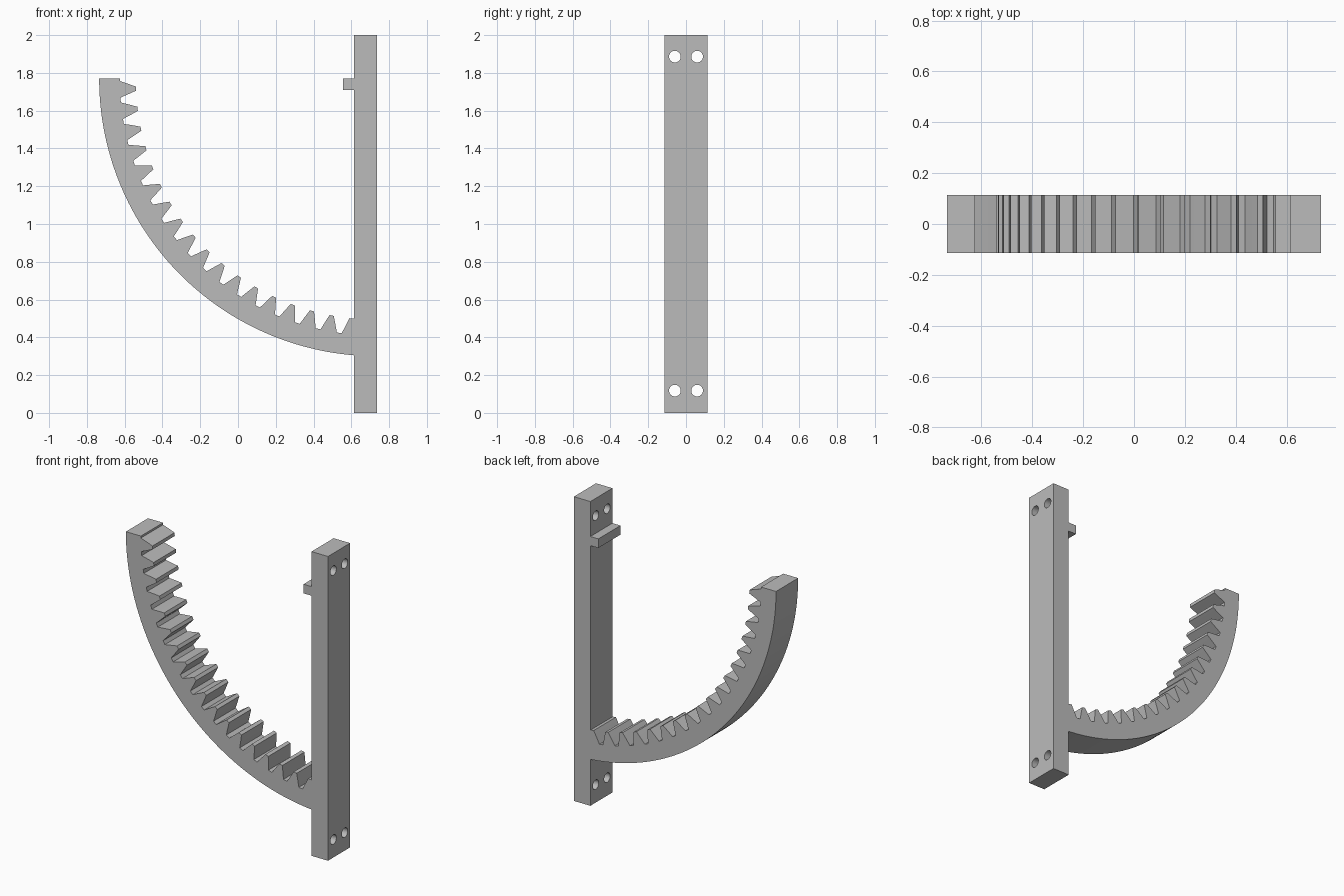
import bpy, bmesh
from math import sin, cos, radians, pi, asin, degrees
from mathutils import Matrix

if "Cube" in bpy.data.objects:
    bpy.data.objects.remove(bpy.data.objects["Cube"], do_unlink=True)

HALF_DEPTH = 0.115
CX, CZ = 0.735, 1.77                 # centre of the gear arc
OUTER, ROOT, PITCH, TIP = 1.47, 1.361, 1.315, 1.277
BAR_X = 0.615                        # inner face of the upright bar
TEETH, STEP = 18, 4.8

grey = bpy.data.materials.new("plain grey")
grey.use_nodes = True
grey.diffuse_color = (0.5, 0.5, 0.5, 1)
grey.node_tree.nodes["Principled BSDF"].inputs["Base Color"].default_value = (0.5, 0.5, 0.5, 1)


def add_object(name, bm):
    bmesh.ops.recalc_face_normals(bm, faces=bm.faces)
    mesh = bpy.data.meshes.new(name)
    bm.to_mesh(mesh)
    bm.free()
    mesh.materials.append(grey)
    obj = bpy.data.objects.new(name, mesh)
    bpy.context.collection.objects.link(obj)
    return obj


def add_box(name, x0, x1, z0, z1):
    bm = bmesh.new()
    bmesh.ops.create_cube(bm, size=1)
    bmesh.ops.scale(bm, vec=(x1 - x0, 2 * HALF_DEPTH, z1 - z0), verts=bm.verts)
    bmesh.ops.translate(bm, vec=((x0 + x1) / 2, 0, (z0 + z1) / 2), verts=bm.verts)
    return add_object(name, bm)


def polar(radius, angle):
    a = radians(angle)
    return CX - radius * cos(a), CZ - radius * sin(a)


# Toothed arc: inner tooth outline, then the smooth outer curve back
outline = [polar(ROOT, 0)]
for i in range(TEETH):
    middle = 2.4 + STEP * i
    for radius, offset in ((ROOT, -1.85), (PITCH, -1.15), (TIP, -0.5),
                           (TIP, 0.5), (PITCH, 1.15), (ROOT, 1.85)):
        point = polar(radius, middle + offset)
        if point[0] < BAR_X and not (i == TEETH - 1 and offset > 0.5):
            outline.append(point)
outline.append((BAR_X, outline[-1][1] - 0.002))
end = 90 - degrees(asin((CX - BAR_X) / OUTER))
SEGMENTS = 90
outline += [polar(OUTER, end * (1 - k / SEGMENTS)) for k in range(SEGMENTS + 1)]

bm = bmesh.new()
face = bm.faces.new([bm.verts.new((x, -HALF_DEPTH, z)) for x, z in outline])
result = bmesh.ops.extrude_face_region(bm, geom=[face], use_keep_orig=True)
bmesh.ops.translate(bm, vec=(0, 2 * HALF_DEPTH, 0),
                    verts=[v for v in result["geom"] if isinstance(v, bmesh.types.BMVert)])
arc = add_object("toothed_arc", bm)
bpy.ops.object.select_all(action="DESELECT")
arc.select_set(True)
bpy.context.view_layer.objects.active = arc
bpy.ops.object.shade_smooth_by_angle(angle=radians(8))

# Upright bar and its small stop ledge
bar = add_box("upright_bar", BAR_X, 0.735, 0, 2)
add_box("stop_ledge", 0.557, BAR_X, 1.71, 1.77)

# Four screw holes through the bar
bm = bmesh.new()
for y in (-0.059, 0.059):
    for z in (0.118, 1.886):
        place = Matrix.Translation((0.675, y, z)) @ Matrix.Rotation(pi / 2, 4, "Y")
        bmesh.ops.create_cone(bm, cap_ends=True, segments=32, radius1=0.031,
                              radius2=0.031, depth=0.3, matrix=place)
cutter = add_object("hole_cutter", bm)
cutter.hide_render = True
cutter.hide_viewport = True
cut = bar.modifiers.new("screw_holes", "BOOLEAN")
cut.operation = "DIFFERENCE"
cut.solver = "EXACT"
cut.object = cutter
